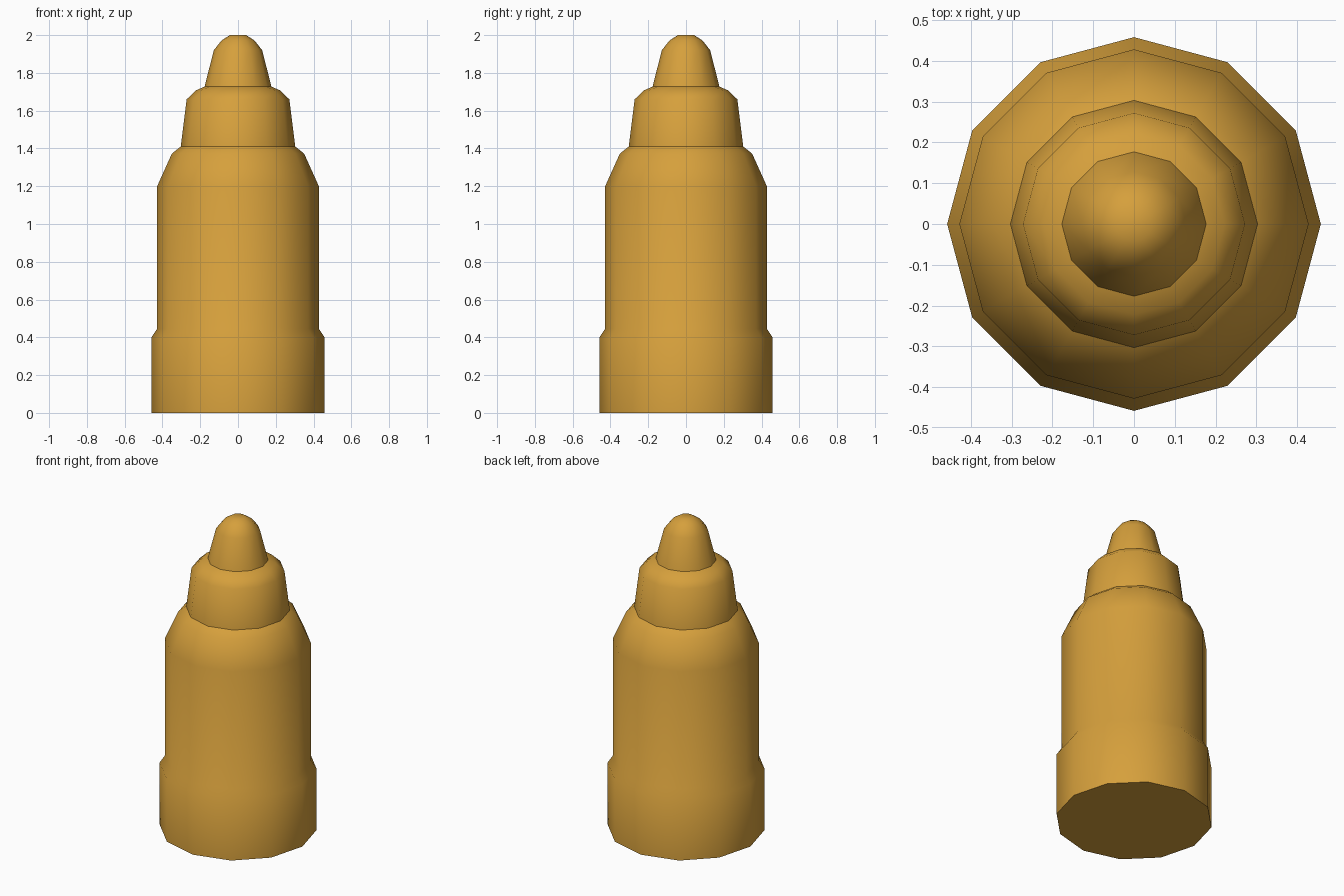
import bpy, bmesh, math

if "Cube" in bpy.data.objects:
    bpy.data.objects.remove(bpy.data.objects["Cube"])

SIDES = 12

gold = bpy.data.materials.new("golden_brass")
gold.diffuse_color = (0.67, 0.35, 0.045, 1.0)
gold.use_nodes = True
gold.node_tree.nodes["Principled BSDF"].inputs["Base Color"].default_value = gold.diffuse_color


def lathe(name, profile, cap_bottom=False, cap_top=False):
    """Spin a (radius, height) profile around z into a 12-sided shell."""
    bm = bmesh.new()
    rings = []
    for r, z in profile:
        rings.append([bm.verts.new((r * math.cos(a), r * math.sin(a), z))
                      for a in (2 * math.pi * i / SIDES for i in range(SIDES))])
    for lo, hi in zip(rings, rings[1:]):
        for i in range(SIDES):
            j = (i + 1) % SIDES
            bm.faces.new((lo[i], lo[j], hi[j], hi[i]))
    if cap_bottom:
        bm.faces.new(rings[0][::-1])
    if cap_top:
        bm.faces.new(rings[-1])
    mesh = bpy.data.meshes.new(name)
    bm.to_mesh(mesh)
    bm.free()
    mesh.materials.append(gold)
    obj = bpy.data.objects.new(name, mesh)
    bpy.context.collection.objects.link(obj)
    bpy.ops.object.select_all(action='DESELECT')
    obj.select_set(True)
    bpy.context.view_layer.objects.active = obj
    bpy.ops.object.shade_smooth_by_angle(angle=math.radians(45))
    return obj


# Main body with wider base sleeve and rounded shoulder
lathe("body", [(0.458, 0), (0.458, 0.40), (0.428, 0.445), (0.428, 1.20),
               (0.35, 1.373), (0.303, 1.41)], cap_bottom=True)

# Tapered collar with rounded top edge
lathe("collar", [(0.303, 1.41), (0.272, 1.66), (0.222, 1.708), (0.177, 1.727)])

# Rounded nose
lathe("tip", [(0.177, 1.727), (0.128, 1.92), (0.087, 1.972), (0.043, 2.0)],
      cap_top=True)
